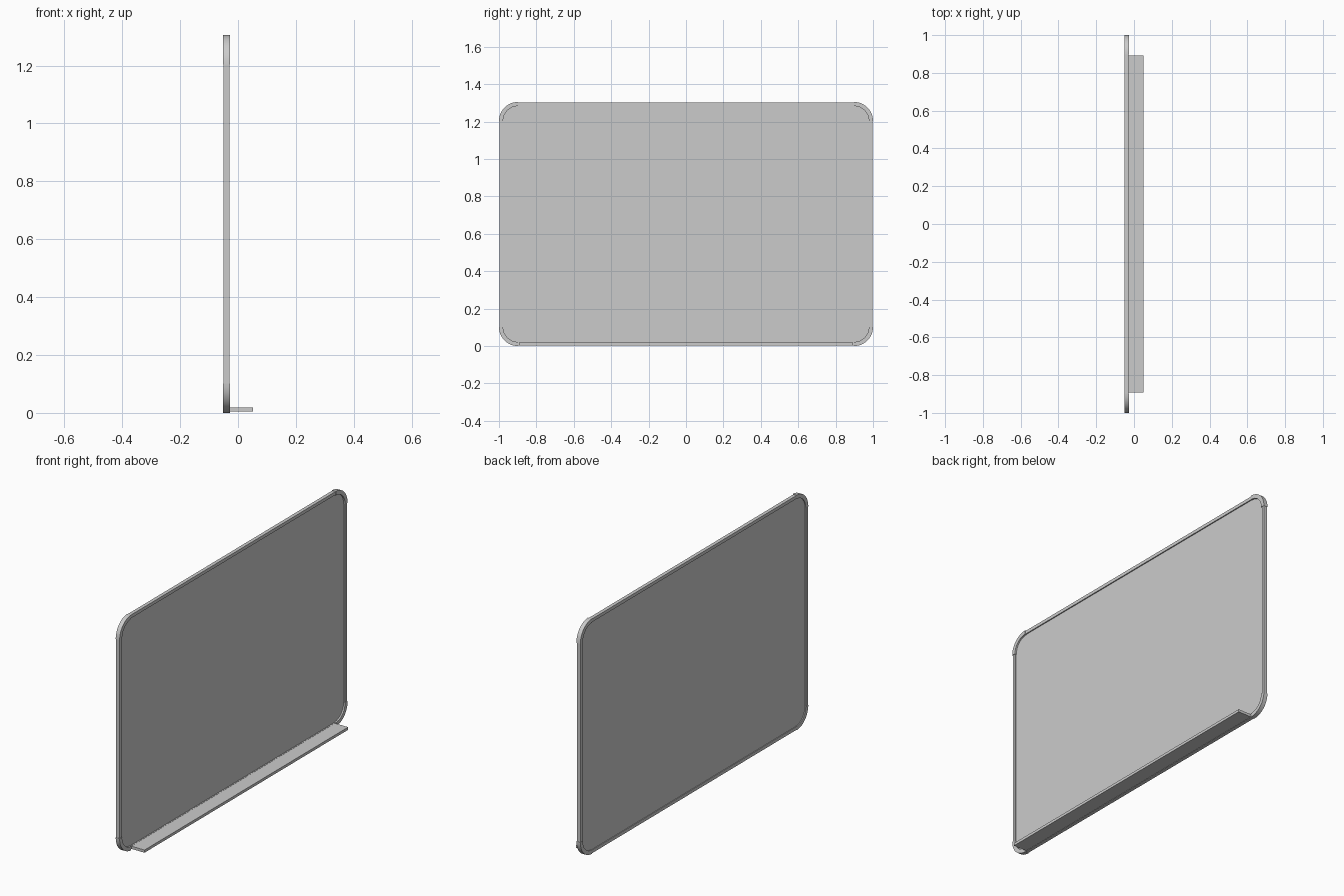
import bpy, bmesh
from math import sin, cos, pi

if "Cube" in bpy.data.objects:
    bpy.data.objects.remove(bpy.data.objects["Cube"])

H = 1.305          # board height
CY, R = 0.898, 0.102   # corner centre and outer radius
Z0, Z1 = R, H - R
SEG = 12


def extrude_yz(name, pts, x0, x1, smooth=False):
    """Solid from a closed (y, z) outline, extruded along x."""
    bm = bmesh.new()
    face = bm.faces.new([bm.verts.new((x0, y, z)) for y, z in pts])
    res = bmesh.ops.extrude_face_region(bm, geom=[face])
    verts = [v for v in res["geom"] if isinstance(v, bmesh.types.BMVert)]
    bmesh.ops.translate(bm, verts=verts, vec=(x1 - x0, 0, 0))
    bmesh.ops.recalc_face_normals(bm, faces=bm.faces)
    me = bpy.data.meshes.new(name)
    bm.to_mesh(me)
    bm.free()
    ob = bpy.data.objects.new(name, me)
    bpy.context.collection.objects.link(ob)
    if smooth:
        bpy.ops.object.select_all(action='DESELECT')
        ob.select_set(True)
        bpy.context.view_layer.objects.active = ob
        bpy.ops.object.shade_smooth_by_angle(angle=pi / 6)
    return ob


def box(name, x0, x1, y0, y1, z0, z1):
    return extrude_yz(name, [(y0, z0), (y1, z0), (y1, z1), (y0, z1)], x0, x1)


def arc(cy, cz, r, start):
    return [(cy + r * cos(start + pi / 2 * i / SEG),
             cz + r * sin(start + pi / 2 * i / SEG)) for i in range(SEG + 1)]


corners = [(CY, Z1, 0), (-CY, Z1, pi / 2), (-CY, Z0, pi), (CY, Z0, 1.5 * pi)]

# writing panel with rounded corners
outline = [p for cy, cz, a in corners for p in arc(cy, cz, R - 0.01, a)]
extrude_yz("writing_panel", outline, -0.046, -0.036)

# curved frame corners, slightly proud of the rails
for i, (cy, cz, a) in enumerate(corners):
    ring = arc(cy, cz, R, a) + arc(cy, cz, R - 0.022, a)[::-1]
    extrude_yz(f"frame_corner_{i + 1}", ring, -0.051, -0.027, True)

# straight frame rails
X0, X1, IN, W = -0.05, -0.03, 0.002, 0.02
box("frame_rail_top", X0, X1, -CY, CY, H - W, H - IN)
box("frame_rail_bottom", X0, X1, -CY, CY, IN, W)
box("frame_rail_left", X0, X1, -1 + IN, -1 + W, Z0, Z1)
box("frame_rail_right", X0, X1, 1 - W, 1 - IN, Z0, Z1)

# pen tray
box("pen_tray", X1, 0.051, -0.893, 0.893, 0.004, 0.019)
